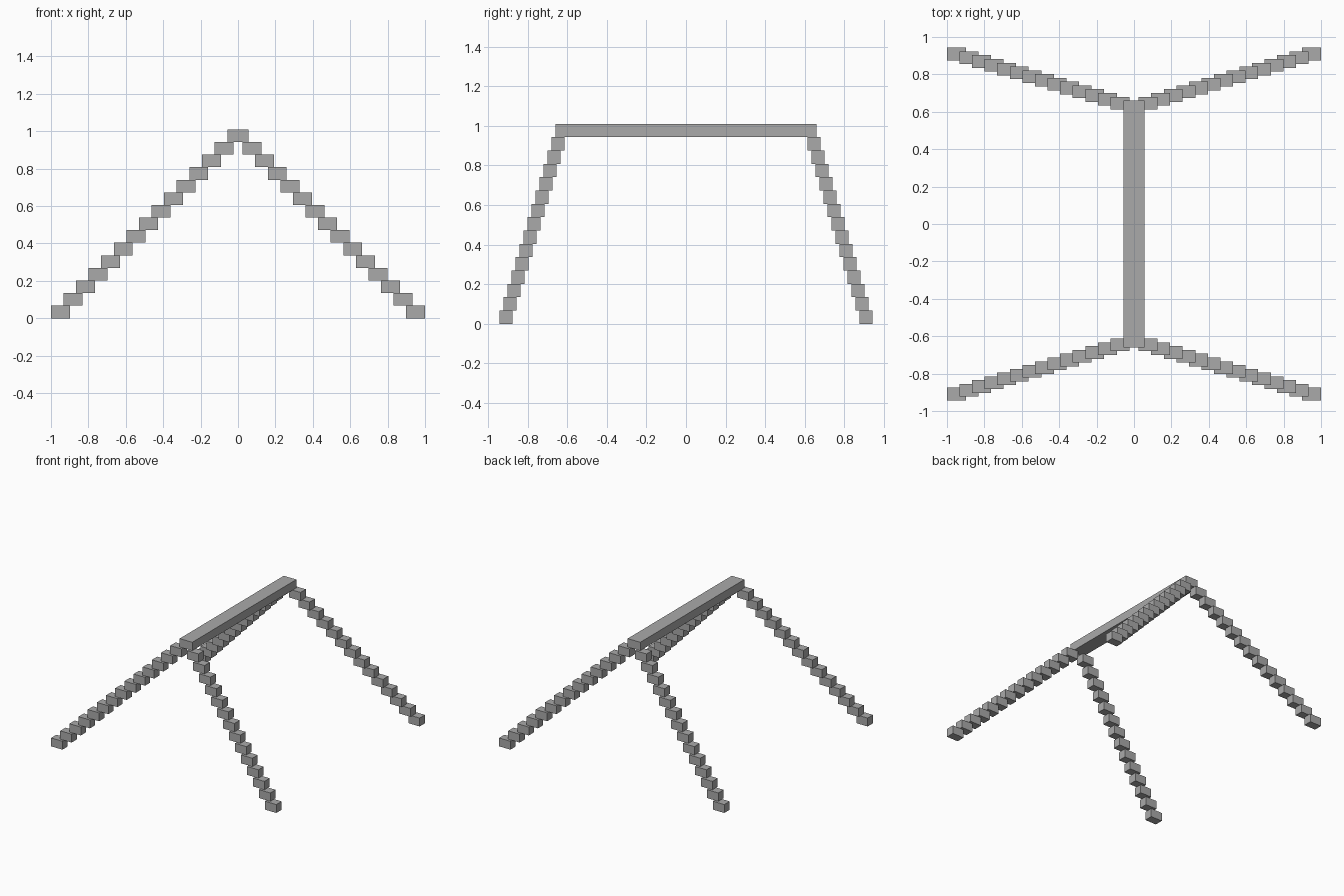
import bpy
import bmesh
from mathutils import Matrix, Vector

cube = bpy.data.objects.get("Cube")
if cube:
    bpy.data.objects.remove(cube, do_unlink=True)

STEP = 0.0673       # rise and sideways run of each block
STEPS = 14          # blocks in one leg
BLOCK = (0.101, STEP, STEP)
FOOT = Vector((0.95, 0.909, STEP / 2))
RUN = Vector((-STEP, -0.3 * STEP, STEP))

grey = bpy.data.materials.new("plain grey")
grey.use_nodes = True
colour = (0.4, 0.4, 0.4, 1)
grey.diffuse_color = colour
grey.node_tree.nodes["Principled BSDF"].inputs["Base Color"].default_value = colour


def make_boxes(name, centres, size):
    """One flat-shaded object made of equal boxes."""
    bm = bmesh.new()
    for centre in centres:
        bmesh.ops.create_cube(bm, size=1, matrix=Matrix.Translation(centre) @ Matrix.Diagonal((*size, 1)))
    mesh = bpy.data.meshes.new(name)
    bm.to_mesh(mesh)
    bm.free()
    mesh.materials.append(grey)
    obj = bpy.data.objects.new(name, mesh)
    bpy.context.collection.objects.link(obj)
    return obj


# Ridge beam along the top
make_boxes("ridge_beam", [Vector((0, 0, (STEPS + 0.5) * STEP))], (0.112, 1.32, STEP))

# Four stepped legs, splayed outward to the corners
for y_name, y_sign in (("front", -1), ("back", 1)):
    for x_name, x_sign in (("left", 1), ("right", -1)):
        mirror = Vector((x_sign, y_sign, 1))
        centres = [(FOOT + RUN * i) * mirror for i in range(STEPS)]
        make_boxes(f"{y_name}_{x_name}_leg", centres, BLOCK)
